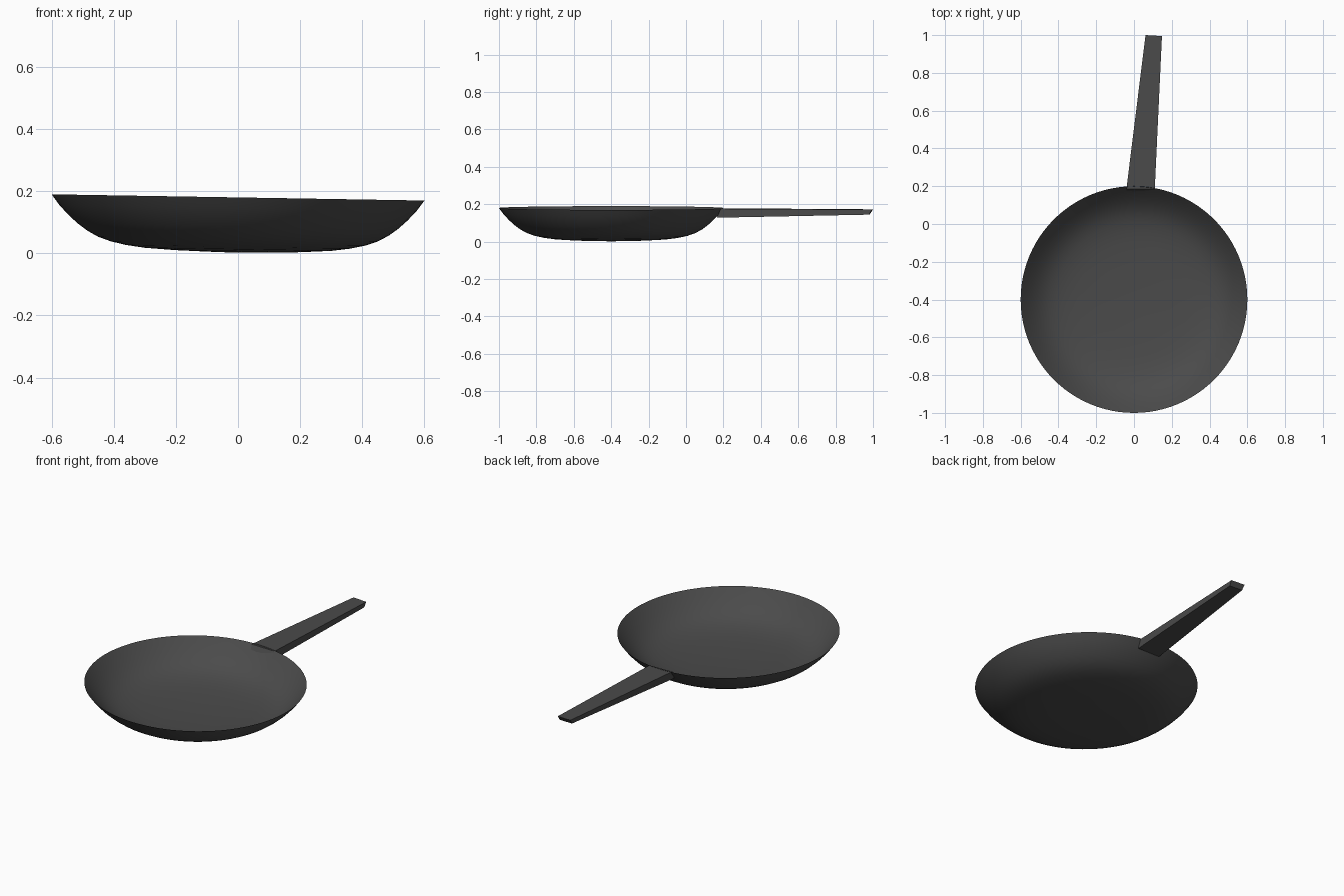
import bpy, math
from mathutils import Vector

if "Cube" in bpy.data.objects:
    bpy.data.objects.remove(bpy.data.objects["Cube"])

TILT = 0.0167  # slight sideways lean of the whole pan


def make_object(name, verts, faces):
    mesh = bpy.data.meshes.new(name)
    mesh.from_pydata([(x, y, z - TILT * x) for x, y, z in verts], [], faces)
    mesh.update()
    obj = bpy.data.objects.new(name, mesh)
    bpy.context.collection.objects.link(obj)
    mat = bpy.data.materials.get("dark_iron") or bpy.data.materials.new("dark_iron")
    mat.diffuse_color = (0.07, 0.07, 0.07, 1)
    mat.use_nodes = True
    mat.node_tree.nodes["Principled BSDF"].inputs["Base Color"].default_value = mat.diffuse_color
    mesh.materials.append(mat)
    return obj


# Pan bowl: thin lathed shell, outer profile out to the rim and inner one back
outer = [(0.1, 0.004), (0.2, 0.007), (0.3, 0.013), (0.36, 0.021), (0.41, 0.032),
         (0.45, 0.046), (0.485, 0.065), (0.515, 0.087), (0.545, 0.114),
         (0.575, 0.146), (0.6, 0.18)]
inner = []
for i in range(len(outer) - 2, -1, -1):
    a, b = Vector(outer[max(i - 1, 0)]), Vector(outer[i + 1])
    d = (b - a).normalized()
    inner.append((outer[i][0] - d.y * 0.003, outer[i][1] + d.x * 0.003))
profile = outer + inner
N = 96
verts = [(r * math.cos(2 * math.pi * k / N), -0.4 + r * math.sin(2 * math.pi * k / N), z)
         for r, z in profile for k in range(N)]
faces = [(j * N + k, j * N + (k + 1) % N, (j + 1) * N + (k + 1) % N, (j + 1) * N + k)
         for j in range(len(profile) - 1) for k in range(N)]
last = (len(profile) - 1) * N
bottom, floor = len(verts), len(verts) + 1
verts += [(0, -0.4, 0.002), (0, -0.4, 0.005)]
for k in range(N):
    faces.append((bottom, (k + 1) % N, k))
    faces.append((floor, last + k, last + (k + 1) % N))
bowl = make_object("pan_bowl", verts, faces)
bpy.context.view_layer.objects.active = bowl
bowl.select_set(True)
bpy.ops.object.shade_smooth_by_angle(angle=math.radians(40))

# Handle: flat tapering bar, angled off to one side with a slanted tip
handle = make_object("handle", [
    (-0.04, 0.186, 0.178), (0.11, 0.186, 0.178), (0.148, 0.995, 0.174), (0.061, 1.0, 0.174),
    (-0.038, 0.165, 0.13), (0.108, 0.165, 0.13), (0.146, 0.978, 0.147), (0.063, 0.982, 0.147)],
    [(0, 1, 2, 3), (7, 6, 5, 4), (0, 4, 5, 1), (1, 5, 6, 2), (2, 6, 7, 3), (3, 7, 4, 0)])
